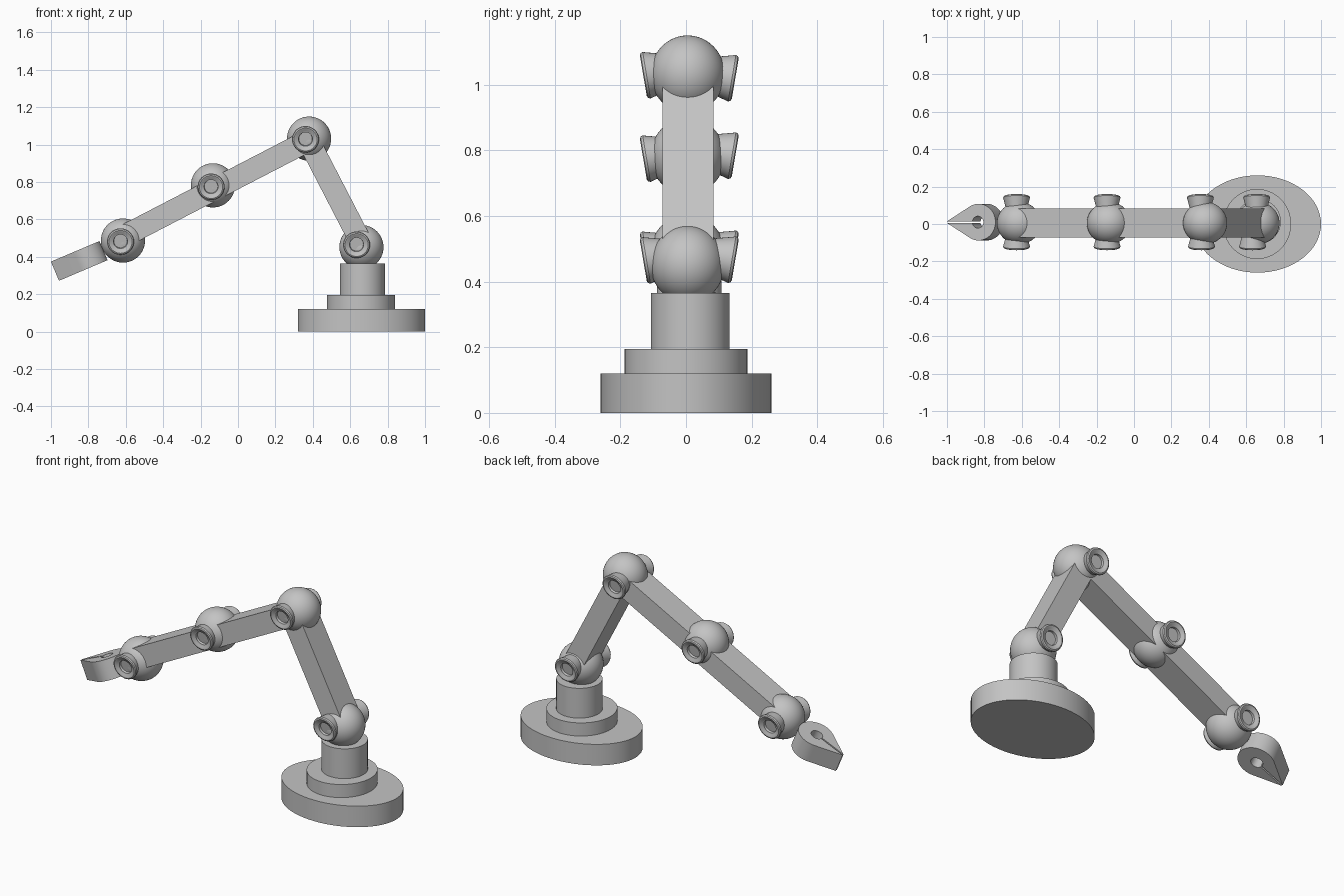
import bpy, bmesh
from math import radians, sin, cos, pi
from mathutils import Vector, Matrix

old = bpy.data.objects.get("Cube")
if old:
    bpy.data.objects.remove(old, do_unlink=True)

grey = bpy.data.materials.new("plain_grey")
grey.use_nodes = True
colour = (0.55, 0.55, 0.55, 1)
grey.diffuse_color = colour
grey.node_tree.nodes["Principled BSDF"].inputs["Base Color"].default_value = colour


def finish(bm, name, matrix):
    """Turn a bmesh into a placed, shaded object."""
    bmesh.ops.transform(bm, matrix=matrix, verts=bm.verts)
    bmesh.ops.recalc_face_normals(bm, faces=bm.faces)
    mesh = bpy.data.meshes.new(name)
    bm.to_mesh(mesh)
    bm.free()
    mesh.materials.append(grey)
    obj = bpy.data.objects.new(name, mesh)
    bpy.context.collection.objects.link(obj)
    bpy.ops.object.select_all(action='DESELECT')
    obj.select_set(True)
    bpy.context.view_layer.objects.active = obj
    bpy.ops.object.shade_smooth_by_angle(angle=radians(32))
    return obj


def disc(name, centre, rx, ry, z0, z1):
    bm = bmesh.new()
    bmesh.ops.create_cone(bm, cap_ends=True, segments=64, radius1=1, radius2=1, depth=1)
    place = Matrix.Translation((*centre, (z0 + z1) / 2))
    finish(bm, name, place @ Matrix.Diagonal((rx, ry, z1 - z0, 1)))


def ball(name, x, z):
    bm = bmesh.new()
    bmesh.ops.create_uvsphere(bm, u_segments=48, v_segments=32, radius=1)
    finish(bm, name, Matrix.Translation((x, 0.005, z)) @ Matrix.Diagonal((0.118, 0.113, 0.118, 1)))


def beam(name, start, end):
    """Rectangular bar between two points of the x-z plane."""
    a, b = Vector((start[0], 0.006, start[1])), Vector((end[0], 0.006, end[1]))
    along = (b - a).normalized()
    side = Vector((0, 1, 0))
    up = along.cross(side)
    turn = Matrix((along, side, up)).transposed().to_4x4()
    bm = bmesh.new()
    bmesh.ops.create_cube(bm, size=1)
    size = Matrix.Diagonal(((b - a).length, 0.156, 0.118, 1))
    finish(bm, name, Matrix.Translation((a + b) / 2) @ turn @ size)


def knob(name, position, sign):
    """Flared cap with a rounded rim and a recessed middle, tilted slightly down."""
    profile = [(0.056, -0.07), (0.069, -0.02), (0.072, -0.01), (0.069, -0.003),
               (0.062, 0), (0.054, -0.002), (0.046, -0.008), (0.038, -0.01),
               (0.036, -0.022), (0, -0.022)]
    bm = bmesh.new()
    verts = [bm.verts.new((r, 0, h)) for r, h in profile]
    edges = [bm.edges.new(pair) for pair in zip(verts, verts[1:])]
    bmesh.ops.spin(bm, geom=verts + edges, cent=(0, 0, 0), axis=(0, 0, 1),
                   angle=2 * pi, steps=40, use_duplicate=False)
    bmesh.ops.remove_doubles(bm, verts=bm.verts, dist=0.0001)
    axis = Vector((0, sign, -0.17))
    turn = axis.to_track_quat('Z', 'X').to_matrix().to_4x4()
    finish(bm, name, Matrix.Translation(position) @ turn)


# Stepped base
disc("base_plate", (0.66, 0), 0.34, 0.26, 0, 0.12)
disc("base_step", (0.658, 0), 0.182, 0.187, 0.1, 0.195)
disc("base_column", (0.665, 0.013), 0.12, 0.12, 0.18, 0.365)

# Joints: ball centre, then front and back knob positions
joints = {
    "shoulder": ((0.66, 0.452), (0.634, 0.463), (0.656, 0.465)),
    "elbow": ((0.38, 1.032), (0.361, 1.027), (0.355, 1.018)),
    "middle": ((-0.134, 0.782), (-0.144, 0.773), (-0.144, 0.782)),
    "wrist": ((-0.615, 0.487), (-0.628, 0.48), (-0.628, 0.483)),
}
for label, (centre, front, back) in joints.items():
    ball(label + "_ball", *centre)
    knob(label + "_front_knob", (front[0], -0.13, front[1]), -1)
    knob(label + "_back_knob", (back[0], 0.15, back[1]), 1)

# Arm bars
beam("upper_arm", (0.67, 0.455), (0.375, 1.025))
beam("forearm", (0.375, 1.021), (-0.6, 0.516))

# Gripper: teardrop outline with a round hole and a slit running to the tip
def arc(cx, r, a0, a1, steps):
    angles = [radians(a0 + (a1 - a0) * i / steps) for i in range(steps + 1)]
    return [(cx + r * cos(a), r * sin(a)) for a in angles]


outline = [(0, 0.004)] + arc(0.184, 0.098, 123, -123, 36) + [(0, -0.004)]
outline += arc(0.18, 0.032, -173, 173, 24)
bm = bmesh.new()
face = bm.faces.new([bm.verts.new((x, y, 0)) for x, y in outline])
side = bmesh.ops.extrude_face_region(bm, geom=[face])
top = [v for v in side["geom"] if isinstance(v, bmesh.types.BMVert)]
bmesh.ops.translate(bm, vec=(0, 0, 0.111), verts=top)
finish(bm, "gripper", Matrix.Translation((-0.957, 0.01, 0.272)) @ Matrix.Rotation(radians(-23), 4, 'Y'))
